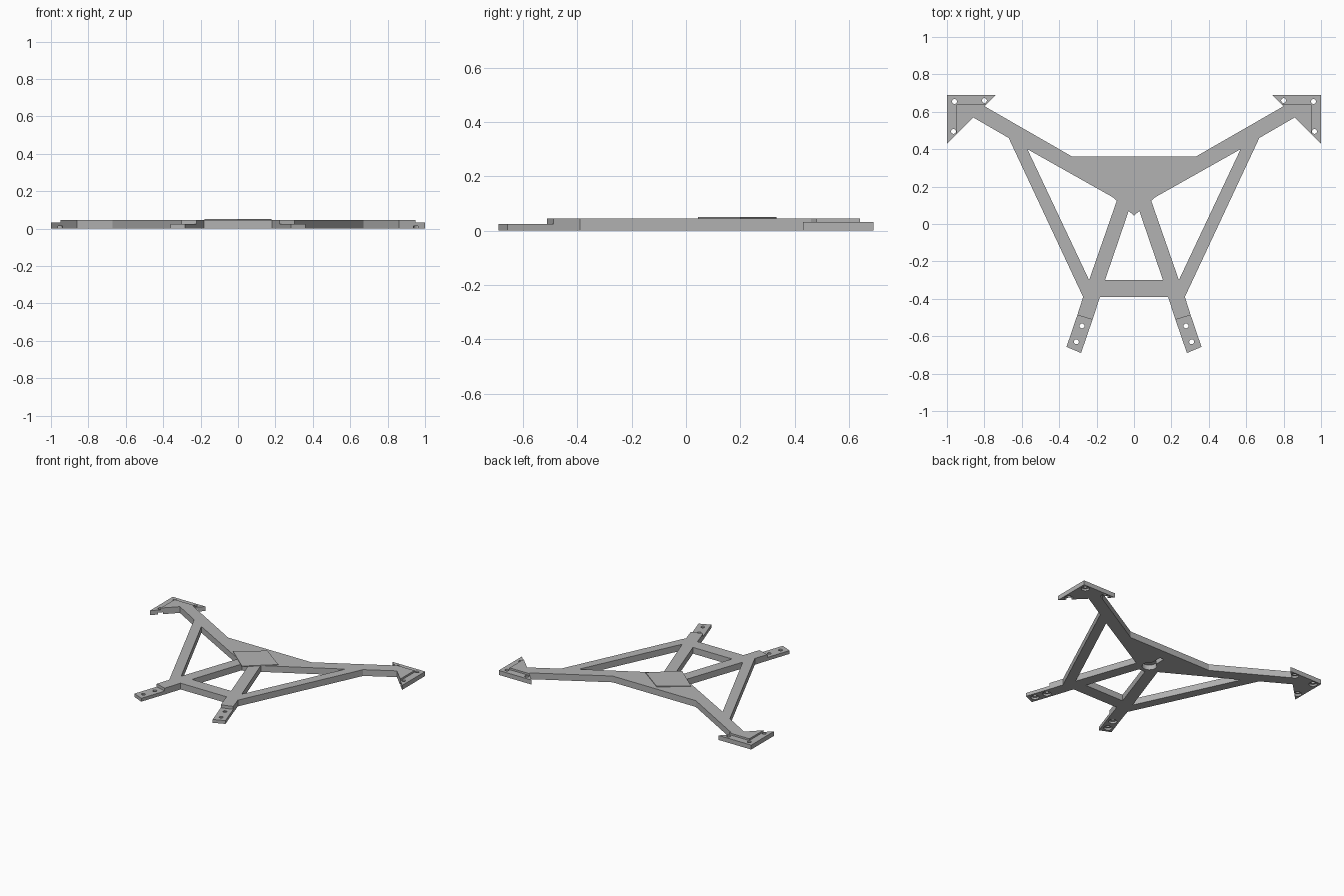
import bpy
import bmesh
import math

old = bpy.data.objects.get("Cube")
if old:
    bpy.data.objects.remove(old, do_unlink=True)

grey = bpy.data.materials.new("plain_grey")
grey.use_nodes = True
colour = (0.45, 0.45, 0.45, 1)
grey.diffuse_color = colour
grey.node_tree.nodes["Principled BSDF"].inputs["Base Color"].default_value = colour

TOP = 0.045     # top of the frame
PLATE = 0.032   # top of the corner plates
FOOT = 0.024    # top of the front feet


def prism(name, outline, z0, z1):
    """Extrude a flat outline between two heights."""
    bm = bmesh.new()
    face = bm.faces.new([bm.verts.new((x, y, z0)) for x, y in outline])
    new = bmesh.ops.extrude_face_region(bm, geom=[face])["geom"]
    bmesh.ops.translate(bm, vec=(0, 0, z1 - z0),
                        verts=[v for v in new if isinstance(v, bmesh.types.BMVert)])
    bmesh.ops.recalc_face_normals(bm, faces=bm.faces)
    mesh = bpy.data.meshes.new(name)
    bm.to_mesh(mesh)
    bm.free()
    mesh.materials.append(grey)
    obj = bpy.data.objects.new(name, mesh)
    bpy.context.collection.objects.link(obj)
    return obj


def apply(obj, mod):
    bpy.context.view_layer.objects.active = obj
    bpy.ops.object.modifier_apply(modifier=mod.name)


def cut(obj, outline, z0, z1):
    cutter = prism("cutter", outline, z0, z1)
    cutter.hide_render = True
    mod = obj.modifiers.new("cut", "BOOLEAN")
    mod.operation = "DIFFERENCE"
    mod.solver = "EXACT"
    mod.object = cutter
    apply(obj, mod)
    bpy.data.objects.remove(cutter, do_unlink=True)


def circle(x, y, r, n=20):
    return [(x + r * math.cos(2 * math.pi * i / n),
             y + r * math.sin(2 * math.pi * i / n)) for i in range(n)]


def flip(points):
    return [(-x, y) for x, y in reversed(points)]


def mirror(obj):
    apply(obj, obj.modifiers.new("mirror", "MIRROR"))


def screw_hole(obj, x, y, top):
    cut(obj, circle(x, y, 0.013), -0.1, top + 0.1)
    cut(obj, circle(x, y, 0.027), -0.1, 0.014)


# Frame: arms, side struts, legs and cross bar in one plate
half = [(0.33, 0.36), (0.80, 0.63), (0.86, 0.57), (0.67, 0.46), (0.272, -0.39),
        (0.303, -0.487), (0.222, -0.512), (0.182, -0.39)]
frame = prism("frame", half + flip(half), 0, TOP)
window = [(0.57, 0.40), (0.24, -0.30), (0.09, 0.13)]
cut(frame, window, -0.1, 0.1)
cut(frame, flip(window), -0.1, 0.1)
side = [(0.155, -0.30), (0.025, 0.08)]
cut(frame, side + flip(side), -0.1, 0.1)

# Hanging keyhole in the underside
cut(frame, circle(0, 0.155, 0.048), -0.1, 0.035)
slot = [(0.016, 0.155), (0.016, 0.28)]
cut(frame, slot + flip(slot), -0.1, 0.035)

# Thin diamond cover on the centre
prism("centre_cover", [(0.18, 0.20), (0, 0.333), (-0.18, 0.20), (0, 0.045)],
      TOP, TOP + 0.005)

# Triangular corner plates with countersunk screw holes
corner = prism("corner_plates", [(0.74, 0.69), (1, 0.69), (1, 0.43)], 0, PLATE)
for x, y in [(0.96, 0.655), (0.80, 0.66), (0.965, 0.495)]:
    screw_hole(corner, x, y, PLATE)
mirror(corner)

# Raised arm ends lying on the corner plates
pad = prism("arm_ends", [(0.80, 0.63), (0.79, 0.64), (0.95, 0.64),
                         (0.95, 0.48), (0.86, 0.57)], PLATE, TOP)
mirror(pad)

# Low front feet with countersunk screw holes
foot = prism("front_feet", [(0.222, -0.512), (0.303, -0.487),
                            (0.361, -0.657), (0.283, -0.69)], 0, FOOT)
for x, y in [(0.278, -0.545), (0.308, -0.63)]:
    screw_hole(foot, x, y, FOOT)
mirror(foot)
